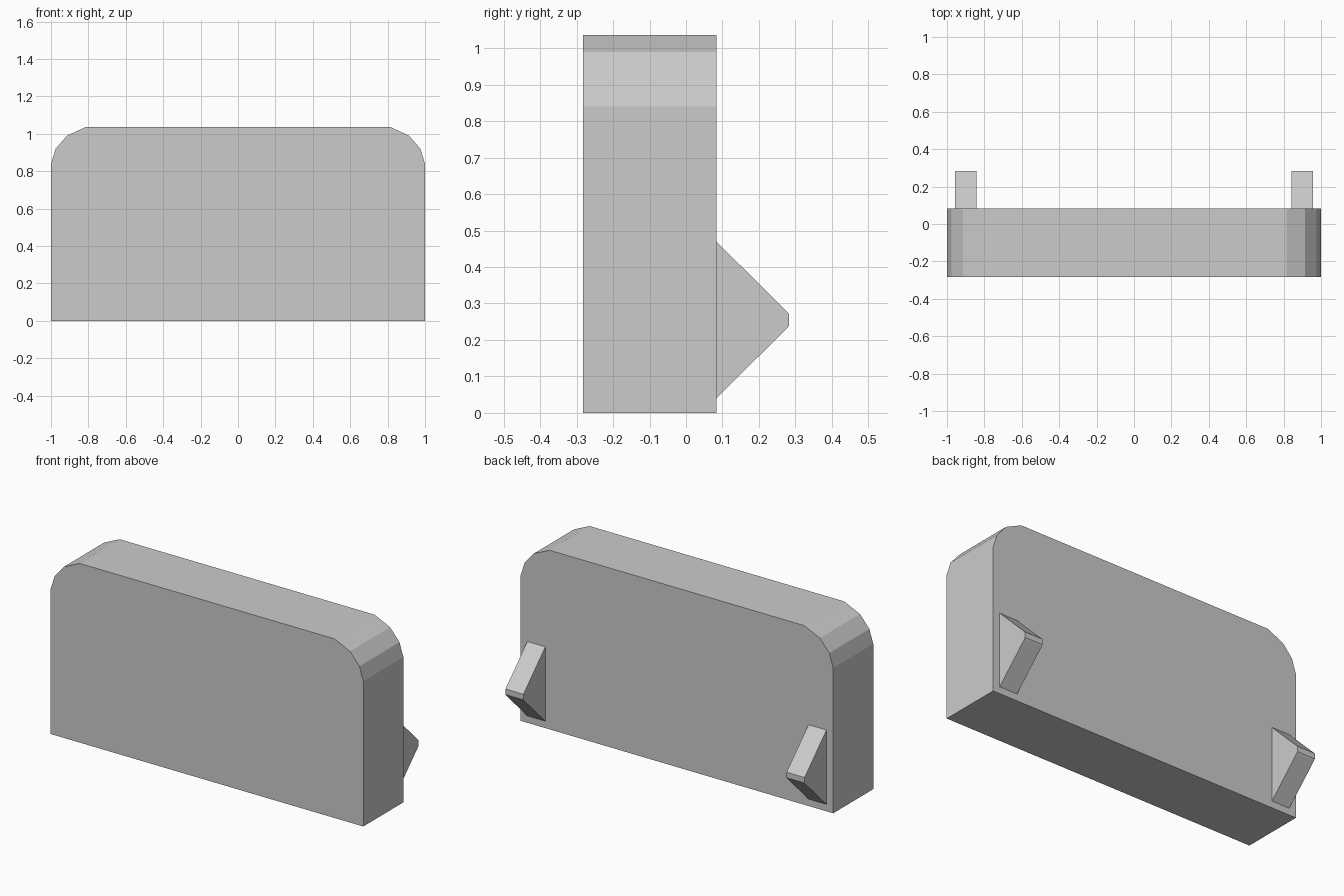
import bpy
import bmesh

if "Cube" in bpy.data.objects:
    bpy.data.objects.remove(bpy.data.objects["Cube"])

grey = bpy.data.materials.new("light_grey")
grey.diffuse_color = (0.6, 0.6, 0.6, 1)
grey.use_nodes = True
grey.node_tree.nodes["Principled BSDF"].inputs["Base Color"].default_value = grey.diffuse_color


def prism(name, points, offset):
    """Extrude a closed 3D outline along offset into a solid."""
    bm = bmesh.new()
    face = bm.faces.new([bm.verts.new(p) for p in points])
    ext = bmesh.ops.extrude_face_region(bm, geom=[face], use_keep_orig=True)
    verts = [g for g in ext["geom"] if isinstance(g, bmesh.types.BMVert)]
    bmesh.ops.translate(bm, verts=verts, vec=offset)
    bmesh.ops.recalc_face_normals(bm, faces=bm.faces)
    mesh = bpy.data.meshes.new(name)
    bm.to_mesh(mesh)
    bm.free()
    mesh.materials.append(grey)
    obj = bpy.data.objects.new(name, mesh)
    bpy.context.collection.objects.link(obj)
    return obj


# Slab with faceted upper corners
FRONT, BACK = -0.283, 0.083
half = [(1, 0), (1, 0.84), (0.975, 0.92), (0.915, 0.99), (0.815, 1.036)]
outline = half + [(-x, z) for x, z in reversed(half)]
prism("slab", [(x, FRONT, z) for x, z in outline], (0, BACK - FRONT, 0))

# Wedge pegs on the back, with small blunt tips
wedge = [(BACK, 0.04), (0.277, 0.232), (0.283, 0.24), (0.283, 0.272), (BACK, 0.47)]
for name, x in (("left_peg", -0.957), ("right_peg", 0.842)):
    prism(name, [(x, y, z) for y, z in wedge], (0.115, 0, 0))
